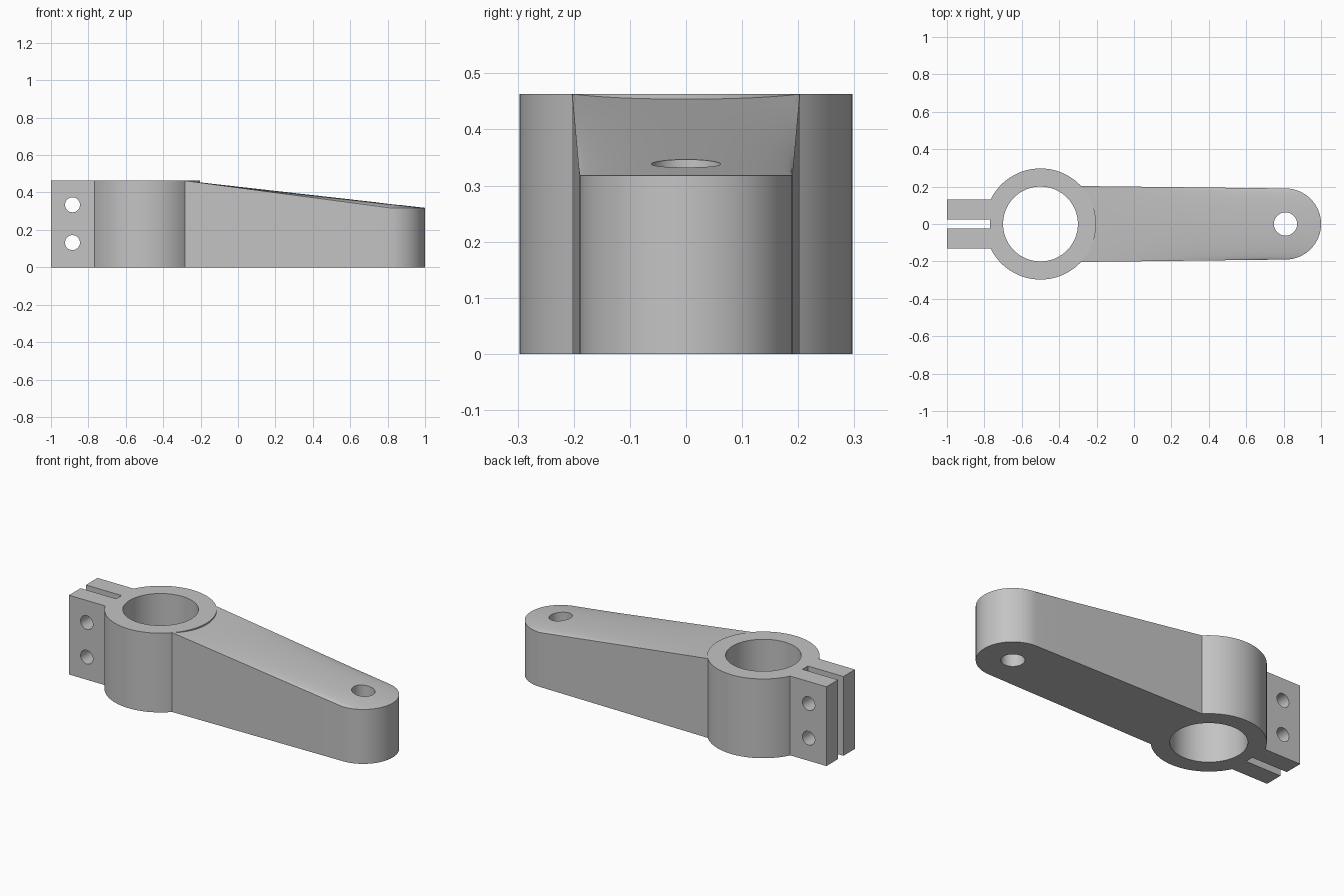
import bpy, bmesh
from math import sin, cos, pi, radians

if "Cube" in bpy.data.objects:
    bpy.data.objects.remove(bpy.data.objects["Cube"])

H = 0.463                 # clamp height
TIP_H = 0.318             # arm tip height
RING_X, RING_R, BORE_R = -0.5, 0.297, 0.2
TIP_X, TIP_R = 0.81, 0.19

grey = bpy.data.materials.new("plain_grey")
grey.use_nodes = True
grey.diffuse_color = (0.55, 0.55, 0.55, 1)
grey.node_tree.nodes["Principled BSDF"].inputs["Base Color"].default_value = (0.55, 0.55, 0.55, 1)


def finish(name, bm):
    bmesh.ops.recalc_face_normals(bm, faces=bm.faces)
    mesh = bpy.data.meshes.new(name)
    bm.to_mesh(mesh)
    bm.free()
    mesh.materials.append(grey)
    ob = bpy.data.objects.new(name, mesh)
    bpy.context.collection.objects.link(ob)
    return ob


def cylinder(name, r, depth, loc, rot=(0, 0, 0), sides=96):
    bm = bmesh.new()
    bmesh.ops.create_cone(bm, cap_ends=True, segments=sides, radius1=r, radius2=r, depth=depth)
    ob = finish(name, bm)
    ob.location, ob.rotation_euler = loc, rot
    return ob


def box(name, x0, x1, half_y, z0, z1):
    bm = bmesh.new()
    bmesh.ops.create_cube(bm, size=1)
    for v in bm.verts:
        v.co = (x1 if v.co.x > 0 else x0, half_y if v.co.y > 0 else -half_y, z1 if v.co.z > 0 else z0)
    return finish(name, bm)


def combine(target, other, operation):
    mod = target.modifiers.new(operation.lower(), 'BOOLEAN')
    mod.object, mod.operation, mod.solver = other, operation, 'EXACT'
    bpy.context.view_layer.objects.active = target
    bpy.ops.object.modifier_apply(modifier=mod.name)
    bpy.data.objects.remove(other)


def tapered_arm(steps=32, rows=8):
    """Ruled top from a straight line inside the ring to a level round tip."""
    bm = bmesh.new()
    root_x, root_y = -0.282, 0.203
    grid = []
    for i in range(steps + 1):
        t = 2 * i / steps - 1
        a = t * pi / 2
        start = (root_x, root_y * t, H)
        end = (TIP_X + TIP_R * cos(a), TIP_R * sin(a), TIP_H)
        col = [bm.verts.new((-0.34, root_y * t, H - 0.01))]
        for j in range(rows + 1):
            f = j / rows
            col.append(bm.verts.new([s + (e - s) * f for s, e in zip(start, end)]))
        grid.append(col)
    for a, b in zip(grid, grid[1:]):
        for j in range(rows + 1):
            bm.faces.new((a[j], a[j + 1], b[j + 1], b[j]))
    # side walls and flat underside
    rim = grid[0] + [c[-1] for c in grid[1:-1]] + grid[-1][::-1]
    rim += [c[0] for c in grid[-2:0:-1]]
    base = [bm.verts.new((v.co.x, v.co.y, 0)) for v in rim]
    for k in range(len(rim)):
        bm.faces.new((rim[k - 1], rim[k], base[k], base[k - 1]))
    bm.faces.new(base)
    return finish("arm", bm)


# Solid parts: clamp ring, arm and clamp ears
lever = cylinder("clamp_lever", RING_R, H, (RING_X, 0, H / 2), sides=128)
combine(lever, tapered_arm(), 'UNION')
combine(lever, box("ears", -1, -0.72, 0.132, 0, H), 'UNION')

# Cuts: shaft bore, clamp slot, tip hole and two bolt holes
cuts = [cylinder("bore", BORE_R, 2, (RING_X, 0, 0)),
        box("slot", -1.2, -0.77, 0.025, -0.2, 1),
        cylinder("tip_hole", 0.062, 2, (TIP_X, 0, 0), sides=48)]
cuts += [cylinder("bolt_hole", 0.04, 1, (-0.885, 0, z), (pi / 2, 0, 0), 32) for z in (0.132, 0.334)]
for cut in cuts:
    bpy.context.view_layer.update()
    combine(lever, cut, 'DIFFERENCE')

# Stand centred with crisp edges and smooth round walls
bpy.ops.object.select_all(action='DESELECT')
lever.select_set(True)
bpy.context.view_layer.objects.active = lever
bpy.ops.object.transform_apply(location=True, rotation=True, scale=True)
bpy.ops.object.shade_smooth_by_angle(angle=radians(30))
